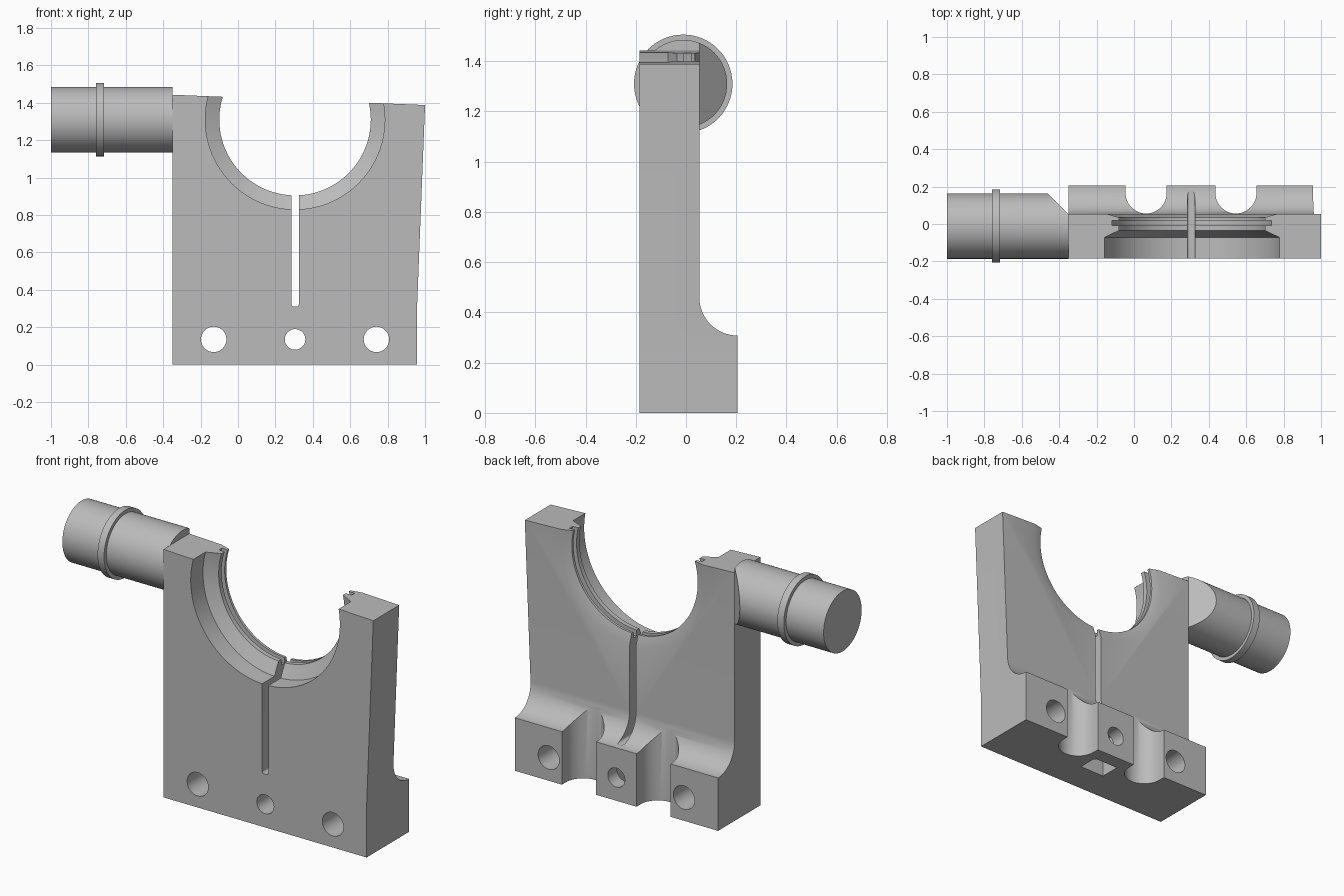
import bpy, bmesh
from math import sin, cos, pi, radians
from mathutils import Vector

cube = bpy.data.objects.get("Cube")
if cube:
    bpy.data.objects.remove(cube)

GREY = (0.5, 0.5, 0.5, 1)
metal = bpy.data.materials.new("plain grey")
metal.use_nodes = True
metal.diffuse_color = GREY
metal.node_tree.nodes["Principled BSDF"].inputs["Base Color"].default_value = GREY

# Maps (u, v, distance along axis) to x, y, z
PLACE = {"X": lambda u, v, d: (d, u, v),
         "Y": lambda u, v, d: (u, d, v),
         "Z": lambda u, v, d: (u, v, d)}


def finish(bm, name):
    bmesh.ops.recalc_face_normals(bm, faces=bm.faces)
    mesh = bpy.data.meshes.new(name)
    bm.to_mesh(mesh)
    bm.free()
    obj = bpy.data.objects.new(name, mesh)
    bpy.context.collection.objects.link(obj)
    mesh.materials.append(metal)
    return obj


def loft(name, axis, rings):
    """Capped solid through matching outlines, each given with its distance along the axis."""
    bm = bmesh.new()
    loops = [[bm.verts.new(PLACE[axis](u, v, d)) for u, v in pts] for pts, d in rings]
    n = len(loops[0])
    for a, b in zip(loops, loops[1:]):
        for i in range(n):
            bm.faces.new((a[i], a[(i + 1) % n], b[(i + 1) % n], b[i]))
    bm.faces.new(loops[0])
    bm.faces.new(loops[-1])
    return finish(bm, name)


def prism(name, axis, pts, lo, hi):
    return loft(name, axis, [(pts, lo), (pts, hi)])


def arc(u, v, r, start, end, n):
    angles = [radians(start + (end - start) * i / n) for i in range(n + 1)]
    return [(u + r * cos(a), v + r * sin(a)) for a in angles]


def circle(u, v, r, n=64):
    return arc(u, v, r, 0, 360, n)[:-1]


def rect(u0, u1, v0, v1):
    return [(u0, v0), (u1, v0), (u1, v1), (u0, v1)]


def activate(obj):
    bpy.ops.object.select_all(action="DESELECT")
    obj.select_set(True)
    bpy.context.view_layer.objects.active = obj


def boolean(obj, tool, operation="DIFFERENCE"):
    mod = obj.modifiers.new("cut", "BOOLEAN")
    mod.operation, mod.solver, mod.object = operation, "EXACT", tool
    activate(obj)
    bpy.ops.object.modifier_apply(modifier=mod.name)
    bpy.data.objects.remove(tool)


def smooth(obj):
    activate(obj)
    bpy.ops.object.shade_smooth_by_angle(angle=radians(30))


MID, AXIS_Z = 0.305, 1.31
LEFT, FRONT, REAR, FOOT = -0.35, -0.185, 0.053, 0.205

# Plate with a thick foot and a coved step, trimmed to its front outline
side = [(FRONT, 0), (FOOT, 0)] + arc(FOOT, 0.46, FOOT - REAR, 270, 180, 16) + [(REAR, 1.6), (FRONT, 1.6)]
plate = prism("bearing_plate", "X", side, LEFT, 1.1)
outline = [(-0.5, -0.1), (0.957, -0.1), (0.957, 0.3), (1.0, 1.388), (LEFT, 1.443), (-0.5, 1.449)]
boolean(plate, prism("outline_cutter", "Y", outline, -1, 1), "INTERSECT")

# Stepped bore with counterbore, ring groove and rear chamfer
bore = [(-0.3, 0.48), (-0.072, 0.48), (-0.035, 0.405), (-0.008, 0.405), (-0.008, 0.44),
        (0.02, 0.44), (0.02, 0.405), (0.035, 0.405), (REAR, 0.465), (0.1, 0.6)]
boolean(plate, loft("bore_cutter", "Y", [(circle(MID, AXIS_Z, r, 96), y) for y, r in bore]))

# Relief slot with rounded lower corners
slot = (arc(MID - 0.008, 0.322, 0.012, 180, 270, 4) + arc(MID + 0.008, 0.322, 0.012, 270, 360, 4)
        + [(MID + 0.02, 1.1), (MID - 0.02, 1.1)])
boolean(plate, prism("slot_cutter", "Y", slot, -1, 1))

# Mounting holes through the foot
for offset, r in ((-0.435, 0.068), (0, 0.055), (0.435, 0.068)):
    boolean(plate, prism("hole_cutter", "Y", circle(MID + offset, 0.135, r, 40), -1, 1))

# Round-bottomed channels down the back of the foot
for s in (-1, 1):
    x = MID + s * 0.24
    channel = arc(x, 0.166, 0.11, 180, 360, 24) + [(x + 0.11, 0.4), (x - 0.11, 0.4)]
    boolean(plate, prism("channel_cutter", "Z", channel, -0.1, 0.9))

# Nut pocket in the underside
boolean(plate, prism("pocket_cutter", "Z", rect(MID - 0.08, MID + 0.08, 0.0, 0.12), -0.1, 0.22))
smooth(plate)

# Side pipe, cut at 45 degrees where it meets the back of the plate
pipe = prism("side_pipe", "X", circle(-0.011, AXIS_Z, 0.175), -1, LEFT)
bm = bmesh.new()
bm.from_mesh(pipe.data)
cut = bmesh.ops.bisect_plane(bm, geom=bm.verts[:] + bm.edges[:] + bm.faces[:],
                             plane_co=Vector((LEFT, REAR, 0)), plane_no=Vector((1, 1, 0)), clear_outer=True)
bmesh.ops.holes_fill(bm, edges=[e for e in bm.edges if e.is_boundary])
bm.to_mesh(pipe.data)
bm.free()
smooth(pipe)

# Raised collar round the pipe
smooth(prism("pipe_collar", "X", circle(-0.011, AXIS_Z, 0.196), -0.759, -0.717))
